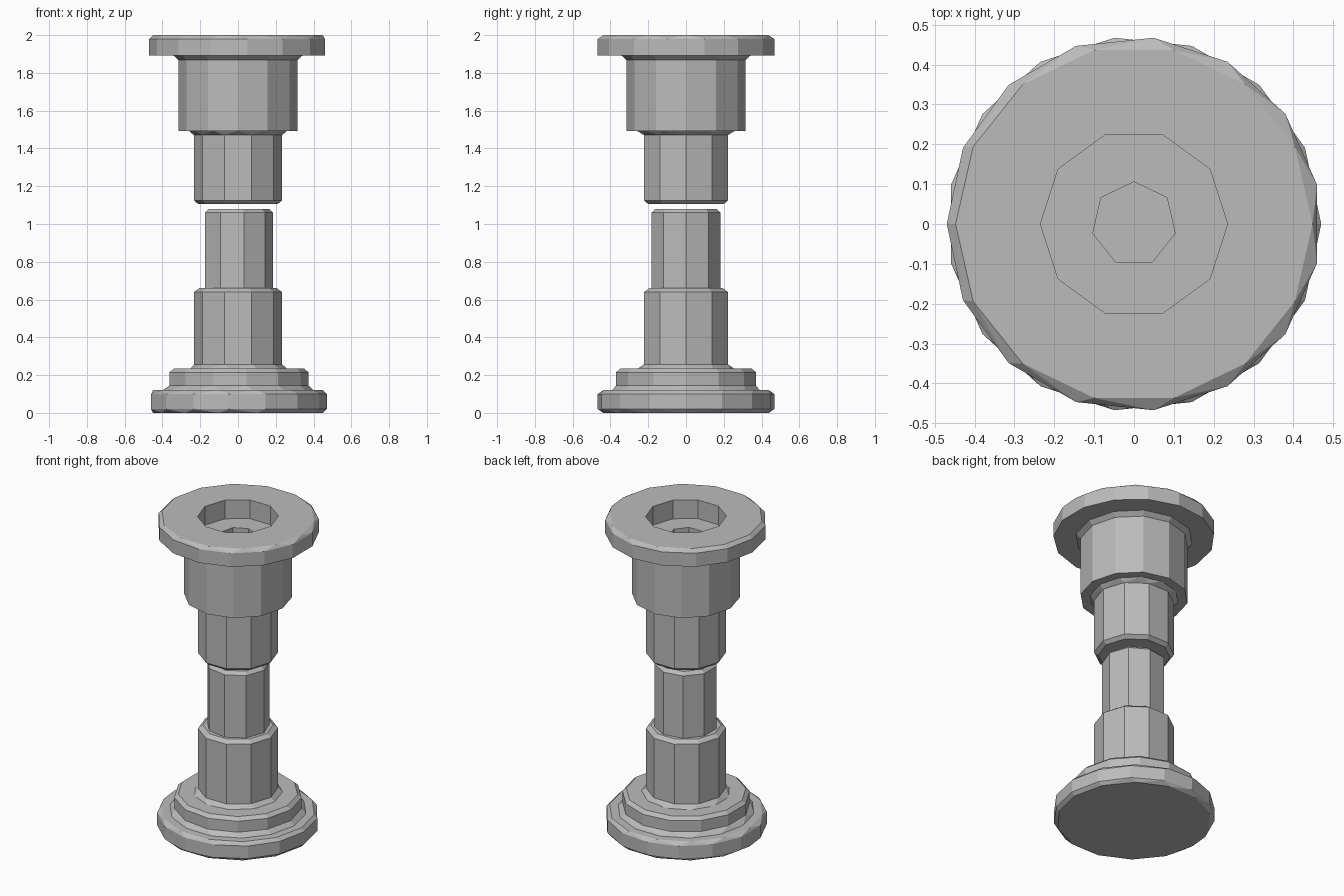
import bpy, bmesh
from math import cos, sin, pi, radians

if "Cube" in bpy.data.objects:
    bpy.data.objects.remove(bpy.data.objects["Cube"])

grey = bpy.data.materials.new("plain_grey")
grey.use_nodes = True
grey.diffuse_color = (0.5, 0.5, 0.5, 1)
grey.node_tree.nodes["Principled BSDF"].inputs["Base Color"].default_value = (0.5, 0.5, 0.5, 1)


def solid(name, *rings, cutter=False):
    """Convex faceted solid through polygon rings: (sides, radius, z, turn in degrees)."""
    bm = bmesh.new()
    for sides, radius, z, turn in rings:
        for i in range(sides):
            a = radians(turn) + 2 * pi * i / sides
            bm.verts.new((radius * cos(a), radius * sin(a), z))
    bmesh.ops.convex_hull(bm, input=bm.verts)
    bmesh.ops.dissolve_limit(bm, angle_limit=0.01, verts=bm.verts, edges=bm.edges)
    bmesh.ops.recalc_face_normals(bm, faces=bm.faces)
    mesh = bpy.data.meshes.new(name)
    bm.to_mesh(mesh)
    bm.free()
    mesh.materials.append(grey)
    ob = bpy.data.objects.new(name, mesh)
    bpy.context.collection.objects.link(ob)
    if cutter:
        ob.hide_render = True
        ob.hide_set(True)
        ob.display_type = 'WIRE'
    return ob


def cut(ob, cutter):
    mod = ob.modifiers.new("recess", 'BOOLEAN')
    mod.operation = 'DIFFERENCE'
    mod.solver = 'EXACT'
    mod.object = cutter


# Stepped base
solid("base_disc", (14, 0.45, 0, 0), (15, 0.47, 0.02, 0), (15, 0.47, 0.10, 0), (14, 0.45, 0.12, 0))
solid("base_collar", (14, 0.405, 0.115, 0), (13, 0.373, 0.145, 0))
solid("base_step", (13, 0.373, 0.14, 0), (13, 0.373, 0.215, 0), (13, 0.35, 0.235, 0))
solid("lower_collar", (11, 0.265, 0.23, 0), (10, 0.233, 0.257, 0))

# Lower post and rod
solid("lower_post", (10, 0.233, 0.25, 0), (10, 0.233, 0.64, 0), (10, 0.205, 0.66, 0))
solid("rod", (9, 0.185, 0.65, 0), (9, 0.185, 1.06, 0), (9, 0.165, 1.08, 0))

# Upper sleeve and cup, separated from the rod by a narrow gap
solid("upper_sleeve", (10, 0.21, 1.105, 0), (10, 0.233, 1.125, 0), (10, 0.233, 1.48, 0))
solid("sleeve_collar", (10, 0.233, 1.47, 0), (12, 0.262, 1.495, 0))
cup = solid("cup", (12, 0.315, 1.492, 0), (12, 0.315, 1.895, 0))
cup_collar = solid("cup_collar", (12, 0.315, 1.868, 0), (12, 0.345, 1.895, 0))
flange = solid("top_flange", (15, 0.47, 1.893, 180), (15, 0.47, 1.98, 180), (14, 0.448, 2.0, 0))

# Recesses in the top
wide = solid("wide_recess_cutter", (10, 0.235, 1.88, 0), (10, 0.235, 2.1, 0), cutter=True)
narrow = solid("narrow_recess_cutter", (7, 0.106, 1.72, 90), (7, 0.106, 2.1, 90), cutter=True)
for part in (cup, cup_collar, flange):
    cut(part, wide)
for part in (cup, cup_collar):
    cut(part, narrow)
